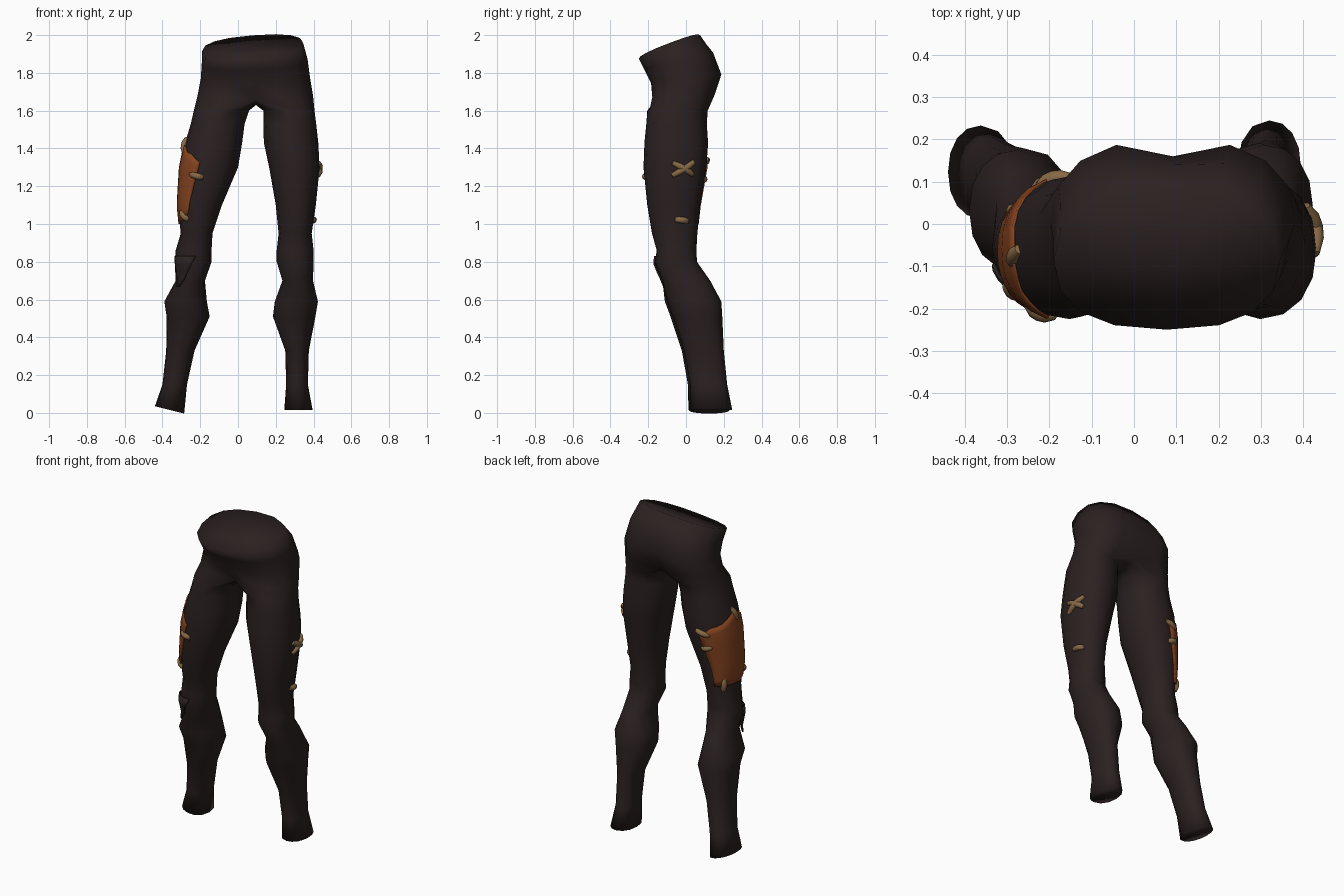
import bpy, bmesh, math, random
from mathutils import Vector

if "Cube" in bpy.data.objects:
    bpy.data.objects.remove(bpy.data.objects["Cube"])
random.seed(4)

def material(name, rgb):
    m = bpy.data.materials.new(name)
    m.diffuse_color = (*rgb, 1)
    m.use_nodes = True
    m.node_tree.nodes["Principled BSDF"].inputs["Base Color"].default_value = m.diffuse_color
    return m

CLOTH = material("dark brown cloth", (0.024, 0.015, 0.015))
LEATHER = material("rust leather", (0.23, 0.055, 0.014))
THREAD = material("tan thread", (0.24, 0.14, 0.06))

# Leg sections: z, front y, back y, right inner/outer x, left inner/outer x
LEGS = [
    (1.60, -.205, .115, .134, .405, .058, -.234),
    (1.53, -.21, .11, .134, .414, .035, -.250),
    (1.43, -.22, .117, .137, .425, .022, -.280),
    (1.30, -.225, .108, .165, .432, .000, -.306),
    (1.10, -.205, .075, .20, .412, -.085, -.318),
    (0.95, -.18, .06, .215, .39, -.135, -.303),
    (0.86, -.155, .055, .205, .40, -.14, -.330),
    (0.80, -.165, .058, .205, .40, -.14, -.335),
    (0.70, -.125, .128, .235, .397, -.175, -.330),
    (0.59, -.10, .187, .195, .423, -.165, -.390),
    (0.51, -.07, .192, .185, .41, -.150, -.378),
    (0.33, -.01, .20, .25, .375, -.230, -.380),
    (0.15, .022, .218, .255, .37, -.270, -.400),
    (0.015, .025, .245, .245, .395, -.285, -.440),
]

def section(side, z):
    """Centre and radii of a leg at height z (side 1 right, -1 left)."""
    z = max(LEGS[-1][0], min(LEGS[0][0], z))
    for a, b in zip(LEGS, LEGS[1:]):
        if b[0] <= z <= a[0]:
            t = (a[0] - z) / (a[0] - b[0])
            r = [p + (q - p) * t for p, q in zip(a, b)]
            break
    x0, x1 = (r[3], r[4]) if side > 0 else (r[5], r[6])
    cy = (r[1] + r[2]) / 2
    if side < 0 and z < .65:
        cy -= .012
    return (x0 + x1) / 2, cy, abs(x1 - x0) / 2, (r[2] - r[1]) / 2

def power(v, p):
    return math.copysign(abs(v) ** p, v)

def on_leg(side, deg, z, off=0.0):
    cx, cy, rx, ry = section(side, z)
    a = math.radians(deg)
    return Vector((cx + (rx + off) * power(math.cos(a), .92),
                   cy + (ry + off) * power(math.sin(a), .92), z))

def finish(bm, name, mat, angle=60):
    bmesh.ops.recalc_face_normals(bm, faces=bm.faces)
    me = bpy.data.meshes.new(name)
    bm.to_mesh(me)
    bm.free()
    me.materials.append(mat)
    ob = bpy.data.objects.new(name, me)
    bpy.context.collection.objects.link(ob)
    bpy.ops.object.select_all(action='DESELECT')
    ob.select_set(True)
    bpy.context.view_layer.objects.active = ob
    bpy.ops.object.shade_smooth_by_angle(angle=math.radians(angle))
    return ob

def bridge(bm, a, b):
    n = len(a)
    for i in range(n):
        j = (i + 1) % n
        bm.faces.new((a[i], a[j], b[j], b[i]))

# Trousers: tilted pelvis rings, then two legs sharing a crotch strip
bm = bmesh.new()

def pelvis_ring(x0, x1, y0, y1, z, sy, sx):
    cx, cy = (x0 + x1) / 2, (y0 + y1) / 2
    ring = []
    for i in range(16):
        a = math.radians(-90 + i * 22.5)
        dx = (x1 - x0) / 2 * power(math.cos(a), .8)
        dy = (y1 - y0) / 2 * power(math.sin(a), .85)
        ring.append(bm.verts.new((cx + dx, cy + dy, z + sy * dy + sx * dx)))
    return ring

rings = [pelvis_ring(-.19, .345, -.25, .075, 1.937, .38, .08),
         pelvis_ring(-.192, .368, -.22, .155, 1.86, .24, .05),
         pelvis_ring(-.197, .382, -.195, .20, 1.77, .12, 0),
         pelvis_ring(-.214, .397, -.19, .165, 1.68, .05, 0)]
# dents along the body's middle line
for r, k, back in ((rings[1], 0, .015), (rings[2], .01, .04), (rings[3], .03, .055)):
    r[0].co.y += k
    r[8].co.y -= back
low = rings[3]
low[0].co.z = low[8].co.z = 1.66
for a, b in zip(rings, rings[1:]):
    bridge(bm, a, b)

# closed waist, flush with the rim
mid = bm.verts.new((.078, -.088, 1.937))
for i in range(16):
    bm.faces.new((rings[0][i], mid, rings[0][(i + 1) % 16]))

crotch = []
for k in range(1, 6):
    p = low[8].co.lerp(low[0].co, k / 6)
    crotch.append(bm.verts.new((.095, p.y, 1.66 - .03 * math.sin(math.pi * k / 6))))
for side in (1, -1):
    prev = [low[(side * i) % 16] for i in range(9)] + crotch
    for row in LEGS:
        degs = [-90 + 22.5 * i for i in range(9)] + [90 + 30 * i for i in range(1, 6)]
        cur = [bm.verts.new(on_leg(side, d if side > 0 else 180 - d, row[0])) for d in degs]
        bridge(bm, prev, cur)
        prev = cur
    if side < 0:  # slanted left ankle
        for v in prev:
            v.co.z += .02 * (-.36 - v.co.x) / .08
    bm.faces.new(prev)
finish(bm, "trousers", CLOTH, 180)

def sheet(name, mat, cols, rows, point, thick):
    """Thin grid laid on a leg by point(u, v), u and v from 0 to 1."""
    bm = bmesh.new()
    g = [[bm.verts.new(point(i / cols, j / rows)) for i in range(cols + 1)]
         for j in range(rows + 1)]
    for j in range(rows):
        for i in range(cols):
            bm.faces.new((g[j][i], g[j][i + 1], g[j + 1][i + 1], g[j + 1][i]))
    ob = finish(bm, name, mat)
    mod = ob.modifiers.new("thickness", 'SOLIDIFY')
    mod.thickness = thick
    mod.offset = 0

# Leather patch round the outside of the left thigh
ragged = [random.uniform(-.015, .015) for _ in range(13)]

def patch_point(u, v):
    w = 2 * u - 1
    half = (62 if w > 0 else 74) + 10 * v
    top = 1.415 - .08 * abs(w) ** 1.5 + ragged[round(u * 12)]
    bottom = 1.0 + .06 * max(0, w) ** 2
    return on_leg(-1, 180 + half * w, bottom + (top - bottom) * v, .004)

sheet("thigh_patch", LEATHER, 12, 10, patch_point, .006)

# Torn flap over the left knee
def flap_point(u, v):
    half = 6 + 32 * v
    return on_leg(-1, 238 + half * (2 * u - 1), .67 + .16 * v, .014 - .008 * v)

sheet("knee_flap", CLOTH, 5, 4, flap_point, .008)

# Stitches: short tapered rods following the leg surface
def stitch(name, side, a0, z0, a1, z1, r=.017):
    bm = bmesh.new()
    pts = []
    for k in range(5):
        t = k / 4
        pts.append(on_leg(side, a0 + (a1 - a0) * t, z0 + (z1 - z0) * t,
                          -.003 + .007 * math.sin(math.pi * t)))
    d = (pts[-1] - pts[0]).normalized()
    cx, cy, _, _ = section(side, z0)
    out = Vector((pts[2].x - cx, pts[2].y - cy, 0))
    out = (out - d * out.dot(d)).normalized()
    wide = d.cross(out)
    prev = None
    for p, s in zip(pts, (.75, 1, 1, 1, .75)):
        ring = []
        for i in range(8):
            a = i * math.pi / 4
            ring.append(bm.verts.new(p + (out * math.cos(a) + wide * math.sin(a)) * r * s))
        if prev:
            bridge(bm, prev, ring)
        else:
            bm.faces.new(ring)
        prev = ring
    bm.faces.new(prev)
    finish(bm, name, THREAD)

STITCHES = [
    (1, -4, 1.325, 36, 1.26), (1, -4, 1.255, 36, 1.33),   # crossed pair
    (1, 1, 1.025, 35, 1.015),                             # lower right leg
    (-1, 232, 1.265, 264, 1.245),                         # patch front
    (-1, 208, 1.07, 238, 1.02),                           # patch lower front
    (-1, 182, 1.455, 192, 1.375),                         # patch top
    (-1, 120, 1.32, 90, 1.345), (-1, 120, 1.25, 92, 1.23),  # patch back
    (-1, 137, 1.045, 135, .965),                          # patch bottom
]
for n, s in enumerate(STITCHES, 1):
    stitch(f"stitch_{n}", *s)
